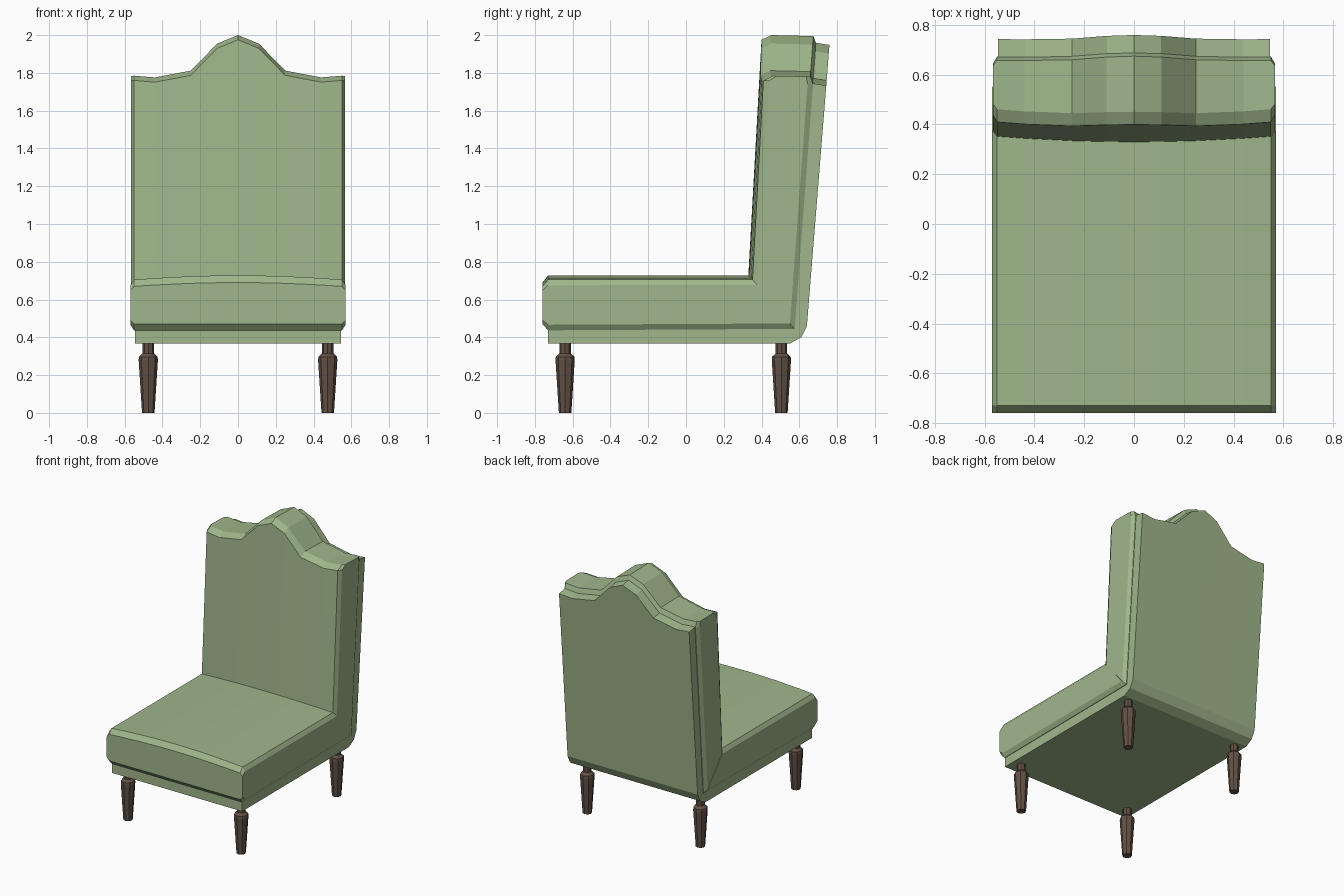
import bpy, bmesh, math

if "Cube" in bpy.data.objects:
    bpy.data.objects.remove(bpy.data.objects["Cube"])


def material(name, rgb):
    m = bpy.data.materials.new(name)
    m.diffuse_color = (*rgb, 1)
    m.use_nodes = True
    m.node_tree.nodes["Principled BSDF"].inputs["Base Color"].default_value = m.diffuse_color
    return m


green = material("sage upholstery", (0.35, 0.47, 0.26))
brown = material("dark wood", (0.125, 0.083, 0.062))

# Half of the crest outline: distance from centre -> height
CREST = [(0, 2.0), (0.11, 1.955), (0.25, 1.812), (0.44, 1.776), (0.55, 1.785)]
COLS = [-x for x, _ in CREST[:0:-1]] + [x for x, _ in CREST]


def crest(x):
    return min(CREST, key=lambda c: abs(c[0] - abs(x)))[1]


def bow(x):
    """0 at the middle, 1 at the sides."""
    return (x / 0.55) ** 2


def loft(name, stations, half_width, side=None):
    """Skin a closed ring per station; each gives inner(x) and outer(x) as (y, z)."""
    bm = bmesh.new()
    n, k, rings = len(COLS), half_width / 0.55, []
    for inner, outer in stations:
        top = [(x * k, *inner(x)) for x in COLS]
        low = [(x * k, *outer(x)) for x in COLS]
        right, left = [], []
        if side:
            for t in (0.11, 0.89):
                for lst, i, s in ((right, -1, side), (left, 0, -side)):
                    lst.append((s, *[top[i][a] * (1 - t) + low[i][a] * t for a in (1, 2)]))
        pts = top + right + low[::-1] + left[::-1]
        rings.append([bm.verts.new(p) for p in pts])
    size = len(rings[0])
    for a, b in zip(rings, rings[1:]):
        for i in range(size):
            j = (i + 1) % size
            bm.faces.new((a[i], a[j], b[j], b[i]))
    # End caps, in strips from inner to outer edge
    e = 2 if side else 0
    for r in (rings[0], rings[-1]):
        opp = lambda i: r[n + e + n - 1 - i]
        for i in range(n - 1):
            bm.faces.new((r[i], r[i + 1], opp(i + 1), opp(i)))
        if side:
            bm.faces.new(r[n - 1:n + 3])
            bm.faces.new((r[-3], r[-2], r[-1], r[0]))
    bmesh.ops.recalc_face_normals(bm, faces=bm.faces)
    finish(bm, name, green)


def finish(bm, name, mat):
    me = bpy.data.meshes.new(name)
    bm.to_mesh(me)
    bm.free()
    me.materials.append(mat)
    ob = bpy.data.objects.new(name, me)
    bpy.context.collection.objects.link(ob)
    return ob


def front_lean(x, z):
    return 0.33 + 0.056 * (z - 0.73) + 0.022 * bow(x)


def rear_lean(z, start):
    return start + 0.0775 * (z - 0.46)


# Cushions: seat and back meet at a mitre
mitre = (lambda x: (0.33 + 0.022 * bow(x), 0.728 - 0.023 * bow(x)),
         lambda x: (0.575, 0.445))
loft("seat_cushion", [
    (lambda x: (-0.76, 0.69 - 0.02 * bow(x)), lambda x: (-0.76, 0.47)),
    (lambda x: (-0.73, 0.728 - 0.023 * bow(x)), lambda x: (-0.73, 0.437)),
    mitre], 0.55, 0.57)
loft("back_cushion", [
    mitre,
    (lambda x: (front_lean(x, crest(x) - 0.025), crest(x) - 0.025),
     lambda x: (rear_lean(crest(x), 0.57), crest(x) - 0.045)),
    (lambda x: (front_lean(x, crest(x)) + 0.05, crest(x)),
     lambda x: (rear_lean(crest(x), 0.555), crest(x) - 0.005))], 0.55, 0.567)

# Frame shell under the seat and up the back
loft("frame_shell", [
    (lambda x: (-0.73, 0.45), lambda x: (-0.73, 0.367)),
    (lambda x: (0.55, 0.45), lambda x: (0.55, 0.367)),
    (lambda x: (0.56, 0.455), lambda x: (0.61, 0.40)),
    (lambda x: (0.568, 0.47), lambda x: (0.64, 0.46)),
    (lambda x: (rear_lean(crest(x), 0.565), crest(x) - 0.04),
     lambda x: (rear_lean(crest(x), 0.64), crest(x) - 0.052))], 0.546)

# Turned tapering legs
LEG = [(0.033, 0), (0.051, 0.28), (0.049, 0.297), (0.03, 0.315), (0.03, 0.38)]
for label, y in (("front", -0.64), ("rear", 0.505)):
    for hand, x in (("left", -0.475), ("right", 0.475)):
        bm = bmesh.new()
        rings = [[bm.verts.new((x + r * math.cos(math.tau * i / 8),
                                y + r * math.sin(math.tau * i / 8), z))
                  for i in range(8)] for r, z in LEG]
        for a, b in zip(rings, rings[1:]):
            for i in range(8):
                j = (i + 1) % 8
                bm.faces.new((a[i], a[j], b[j], b[i]))
        bm.faces.new(rings[0][::-1])
        bm.faces.new(rings[-1])
        finish(bm, f"{label}_{hand}_leg", brown)
